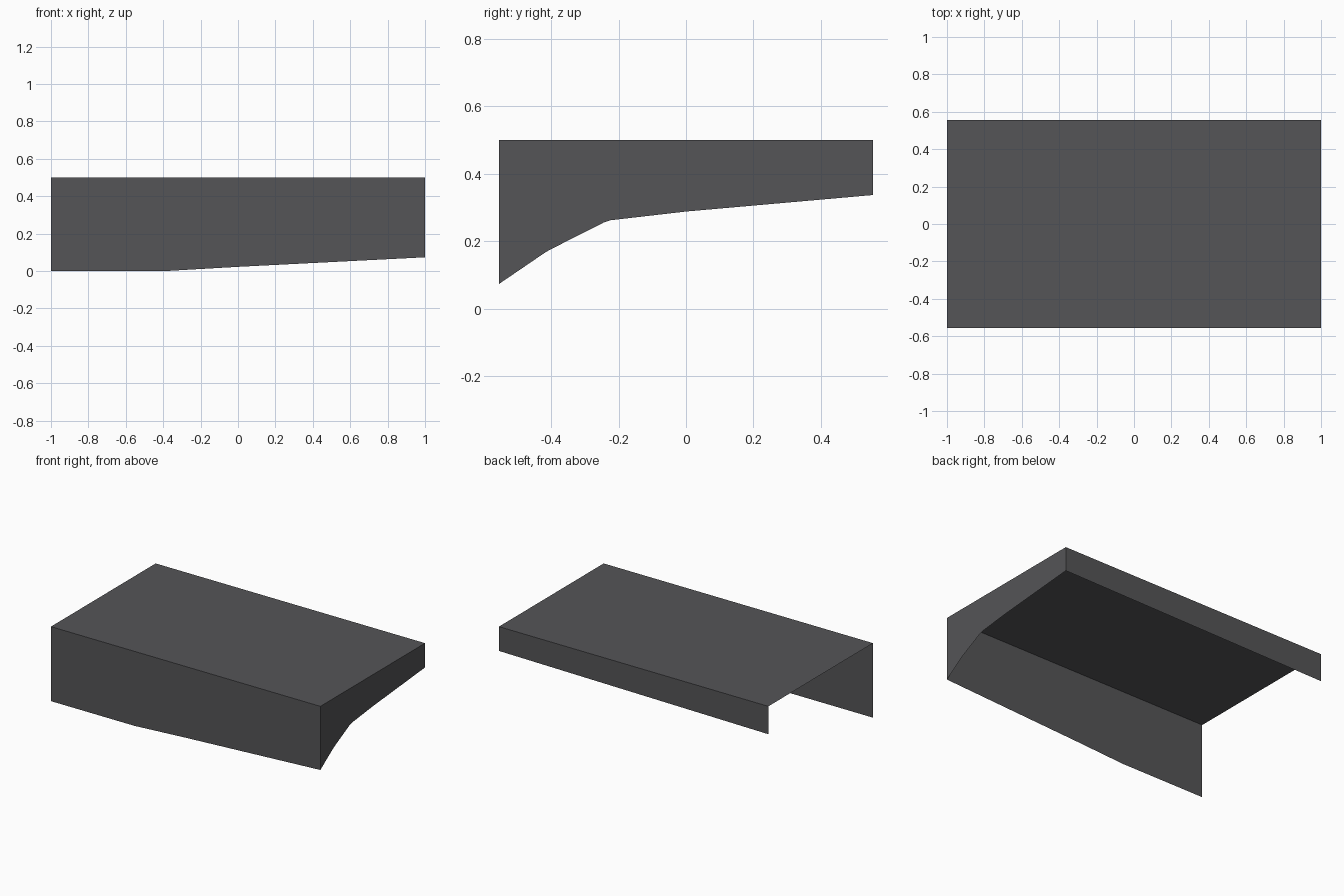
import bpy

if "Cube" in bpy.data.objects:
    bpy.data.objects.remove(bpy.data.objects["Cube"])

# Single dark grey sheet colour
grey = bpy.data.materials.new("dark grey")
grey.diffuse_color = (0.09, 0.09, 0.095, 1)
grey.use_nodes = True
grey.node_tree.nodes["Principled BSDF"].inputs["Base Color"].default_value = grey.diffuse_color

X, Y, TOP = 1.0, 0.555, 0.5


def panel(name, points):
    """Flat one-face sheet from an outline."""
    mesh = bpy.data.meshes.new(name)
    mesh.from_pydata(points, [], [list(range(len(points)))])
    mesh.materials.append(grey)
    obj = bpy.data.objects.new(name, mesh)
    bpy.context.collection.objects.link(obj)
    return obj


# Top sheet
panel("top_panel", [(-X, -Y, TOP), (X, -Y, TOP), (X, Y, TOP), (-X, Y, TOP)])

# Deep front skirt, its lower edge rising to the right
front = [(-X, 0.0), (-0.38, 0.0), (0.0, 0.022), (X, 0.073), (X, TOP), (-X, TOP)]
panel("front_panel", [(x, -Y, z) for x, z in front])

# Right side skirt with a swept lower edge
side = [(-Y, 0.073), (-0.42, 0.165), (-0.405, 0.174), (-0.245, 0.255),
        (-0.225, 0.262), (0.0, 0.288), (Y, 0.337), (Y, TOP), (-Y, TOP)]
panel("right_panel", [(X, y, z) for y, z in side])

# Shallow back skirt; the left end stays open
back = [(X, 0.337), (-X, 0.313), (-X, TOP), (X, TOP)]
panel("back_panel", [(x, Y, z) for x, z in back])
